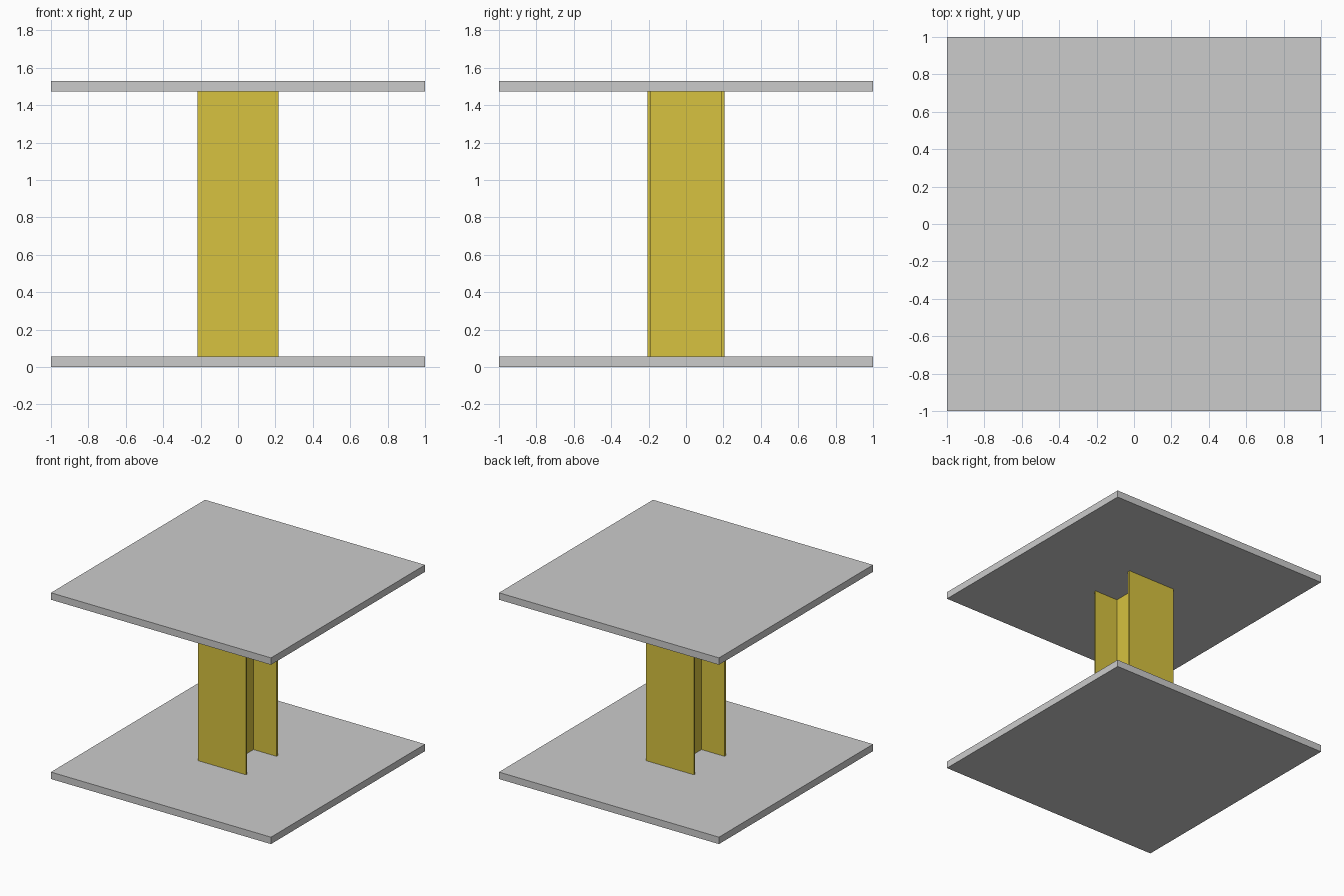
import bpy, bmesh

if "Cube" in bpy.data.objects:
    bpy.data.objects.remove(bpy.data.objects["Cube"])

PLATE_T = 0.057
HEIGHT = 1.53

def link_mesh(name, bm, mat=None):
    bmesh.ops.recalc_face_normals(bm, faces=bm.faces)
    mesh = bpy.data.meshes.new(name)
    bm.to_mesh(mesh)
    bm.free()
    obj = bpy.data.objects.new(name, mesh)
    bpy.context.collection.objects.link(obj)
    if mat:
        mesh.materials.append(mat)
    return obj

def extrude_profile(name, points, z0, z1, mat=None):
    bm = bmesh.new()
    face = bm.faces.new([bm.verts.new((x, y, z0)) for x, y in points])
    ext = bmesh.ops.extrude_face_region(bm, geom=[face], use_keep_orig=True)
    top = [v for v in ext["geom"] if isinstance(v, bmesh.types.BMVert)]
    bmesh.ops.translate(bm, verts=top, vec=(0, 0, z1 - z0))
    return link_mesh(name, bm, mat)

yellow = bpy.data.materials.new("yellow_paint")
yellow.diffuse_color = (0.68, 0.54, 0.05, 1)
yellow.use_nodes = True
yellow.node_tree.nodes["Principled BSDF"].inputs["Base Color"].default_value = yellow.diffuse_color

# Square base and top plates
square = [(-1, -1), (1, -1), (1, 1), (-1, 1)]
extrude_profile("base_plate", square, 0, PLATE_T)
extrude_profile("top_plate", square, HEIGHT - PLATE_T, HEIGHT)

# H-section column: half profile mirrored across x
W, D, INNER, WEB, = 0.217, 0.207, 0.19, 0.008
half = [(W, -D), (W, -INNER), (WEB, -INNER), (WEB, INNER), (W, INNER), (W, D)]
profile = half + [(-x, y) for x, y in reversed(half)]
extrude_profile("column", profile, PLATE_T, HEIGHT - PLATE_T, yellow)
